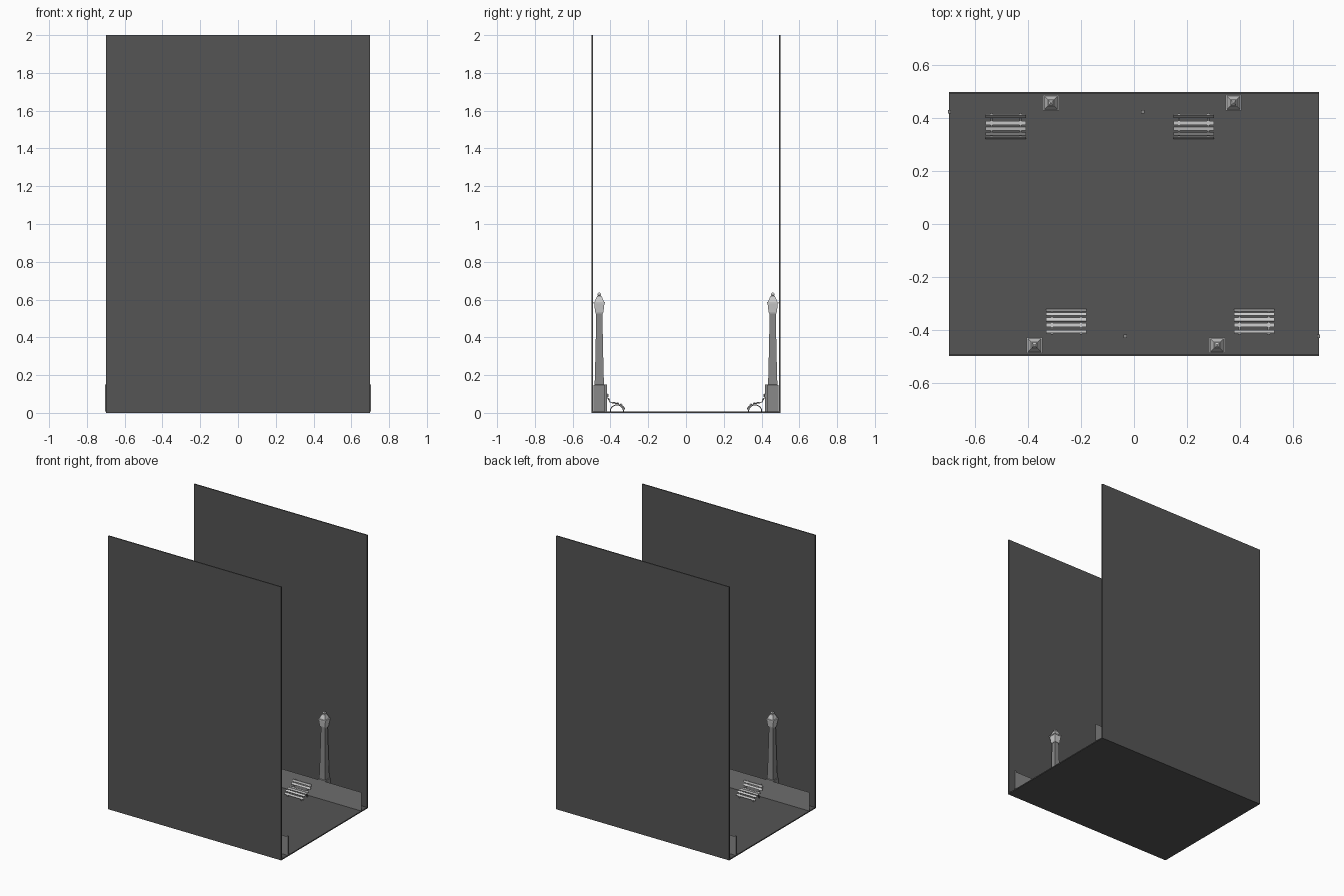
import bpy, bmesh, math
from mathutils import Vector

if "Cube" in bpy.data.objects:
    bpy.data.objects.remove(bpy.data.objects["Cube"])


def material(name, v):
    m = bpy.data.materials.new(name)
    m.diffuse_color = (v, v, v, 1)
    m.use_nodes = True
    m.node_tree.nodes["Principled BSDF"].inputs["Base Color"].default_value = m.diffuse_color
    return m


DARK = material("dark_masonry", 0.09)
IRON = material("iron_grey", 0.25)
PALE = material("pale", 0.8)


def finish(name, bm, mat, loc=(0, 0, 0), turn=0.0):
    bmesh.ops.recalc_face_normals(bm, faces=bm.faces)
    me = bpy.data.meshes.new(name)
    bm.to_mesh(me)
    bm.free()
    me.materials.append(mat)
    ob = bpy.data.objects.new(name, me)
    ob.location = loc
    ob.rotation_euler.z = turn
    bpy.context.collection.objects.link(ob)
    return ob


def add_box(bm, lo, hi):
    lo, hi = Vector(lo), Vector(hi)
    r = bmesh.ops.create_cube(bm, size=1)
    for v in r["verts"]:
        v.co = Vector([(lo[i] + hi[i]) / 2 + v.co[i] * (hi[i] - lo[i]) for i in range(3)])


def box(name, lo, hi, mat):
    bm = bmesh.new()
    add_box(bm, lo, hi)
    return finish(name, bm, mat)


def square_loft(bm, rings):
    # stacked square rings given as (z, half width)
    prev = None
    for i, (z, h) in enumerate(rings):
        ring = [bm.verts.new((a * h, b * h, z)) for a, b in ((-1, -1), (1, -1), (1, 1), (-1, 1))]
        if prev:
            for k in range(4):
                bm.faces.new((prev[k], prev[(k + 1) % 4], ring[(k + 1) % 4], ring[k]))
        if i in (0, len(rings) - 1):
            bm.faces.new(ring)
        prev = ring


def ribbon(bm, path, x0, x1, t):
    # thick strip following a (y, z) path, spanning x0..x1
    pts = [Vector(p) for p in path]
    rows = []
    for i, p in enumerate(pts):
        d = (pts[min(i + 1, len(pts) - 1)] - pts[max(i - 1, 0)]).normalized()
        n = Vector((-d.y, d.x)) * t / 2
        rows.append([bm.verts.new((x, q.x, q.y)) for q, x in
                     ((p - n, x0), (p - n, x1), (p + n, x1), (p + n, x0))])
    for a, b in zip(rows, rows[1:]):
        for k in range(4):
            bm.faces.new((a[k], a[(k + 1) % 4], b[(k + 1) % 4], b[k]))
    bm.faces.new(rows[0])
    bm.faces.new(rows[-1])


# ground slab and two tall facades
box("street_slab", (-0.7, -0.5, 0), (0.7, 0.5, 0.008), DARK)
for s, side in ((-1, "front"), (1, "back")):
    ys = sorted((s * 0.5, s * 0.492))
    box(side + "_facade", (-0.7, ys[0], 0.008), (0.7, ys[1], 2.0), DARK)


def lamp(x, y, i):
    # pedestal and tapering shaft
    bm = bmesh.new()
    square_loft(bm, [(0.008, 0.03), (0.147, 0.03), (0.15, 0.025), (0.2, 0.023),
                     (0.38, 0.019), (0.53, 0.016)])
    finish(f"lamp_post_{i}", bm, IRON, (x, y, 0))
    # lantern glass
    bm = bmesh.new()
    square_loft(bm, [(0.525, 0.019), (0.535, 0.022), (0.578, 0.027)])
    finish(f"lamp_lantern_{i}", bm, PALE, (x, y, 0))
    # lantern roof and finial
    bm = bmesh.new()
    square_loft(bm, [(0.578, 0.03), (0.586, 0.03), (0.588, 0.025), (0.618, 0.012),
                     (0.62, 0.007), (0.625, 0.01), (0.632, 0.008), (0.637, 0.003)])
    finish(f"lamp_roof_{i}", bm, PALE, (x, y, 0))


# bench side profile, relative to bench centre (y toward wall, z up)
SEAT = [(-0.044, 0.016), (-0.036, 0.034), (-0.022, 0.045), (-0.002, 0.05), (0.016, 0.051),
        (0.032, 0.058), (0.042, 0.075), (0.048, 0.103)]
ARCH = [(0.035 * math.cos(a) - 0.005, 0.008 + 0.034 * math.sin(a))
        for a in [math.pi * k / 10 for k in range(11)]]


def along(t):
    # point and direction at fraction t of the seat profile
    pts = [Vector(p) for p in SEAT]
    d = t * sum((b - a).length for a, b in zip(pts, pts[1:]))
    for a, b in zip(pts, pts[1:]):
        if d <= (b - a).length:
            break
        d -= (b - a).length
    u = (b - a).normalized()
    return a + u * d, u


def bench(x, y, turn, i):
    bm = bmesh.new()
    for sx in (-0.055, 0.055):
        ribbon(bm, SEAT, sx - 0.004, sx + 0.004, 0.004)
        ribbon(bm, ARCH, sx - 0.004, sx + 0.004, 0.005)
    finish(f"bench_frame_{i}", bm, IRON, (x, y, 0), turn)
    bm = bmesh.new()
    for t in (0.08, 0.22, 0.36, 0.50, 0.76, 0.92):
        p, u = along(t)
        n = Vector((-u.y, u.x)) * 0.004
        c = p + n
        ribbon(bm, [c - u * 0.0075, c + u * 0.0075], -0.077, 0.077, 0.005)
    finish(f"bench_slats_{i}", bm, PALE, (x, y, 0), turn)


# street furniture on both sides, the second side turned half round
n = 0
for s, bench_xs in ((1, (-0.485, 0.226)), (-1, (-0.256, 0.455))):
    turn = 0 if s == 1 else math.pi
    for lx, px, bx in zip((-0.314, 0.377), (-0.699, 0.033), bench_xs):
        n += 1
        lamp(s * lx, s * 0.459, n)
        bench(bx, s * 0.371, turn, n)
        # railing post
        bm = bmesh.new()
        add_box(bm, (-0.006, -0.006, 0.008), (0.006, 0.006, 0.15))
        finish(f"railing_post_{n}", bm, IRON, (s * px, s * 0.425, 0))
    # railing panel, a single thin sheet
    bm = bmesh.new()
    bm.faces.new([bm.verts.new((x, s * 0.425, z)) for x, z in
                  ((-0.7, 0.008), (0.7, 0.008), (0.7, 0.145), (-0.7, 0.145))])
    finish("railing_panel_" + ("back" if s == 1 else "front"), bm, IRON)
